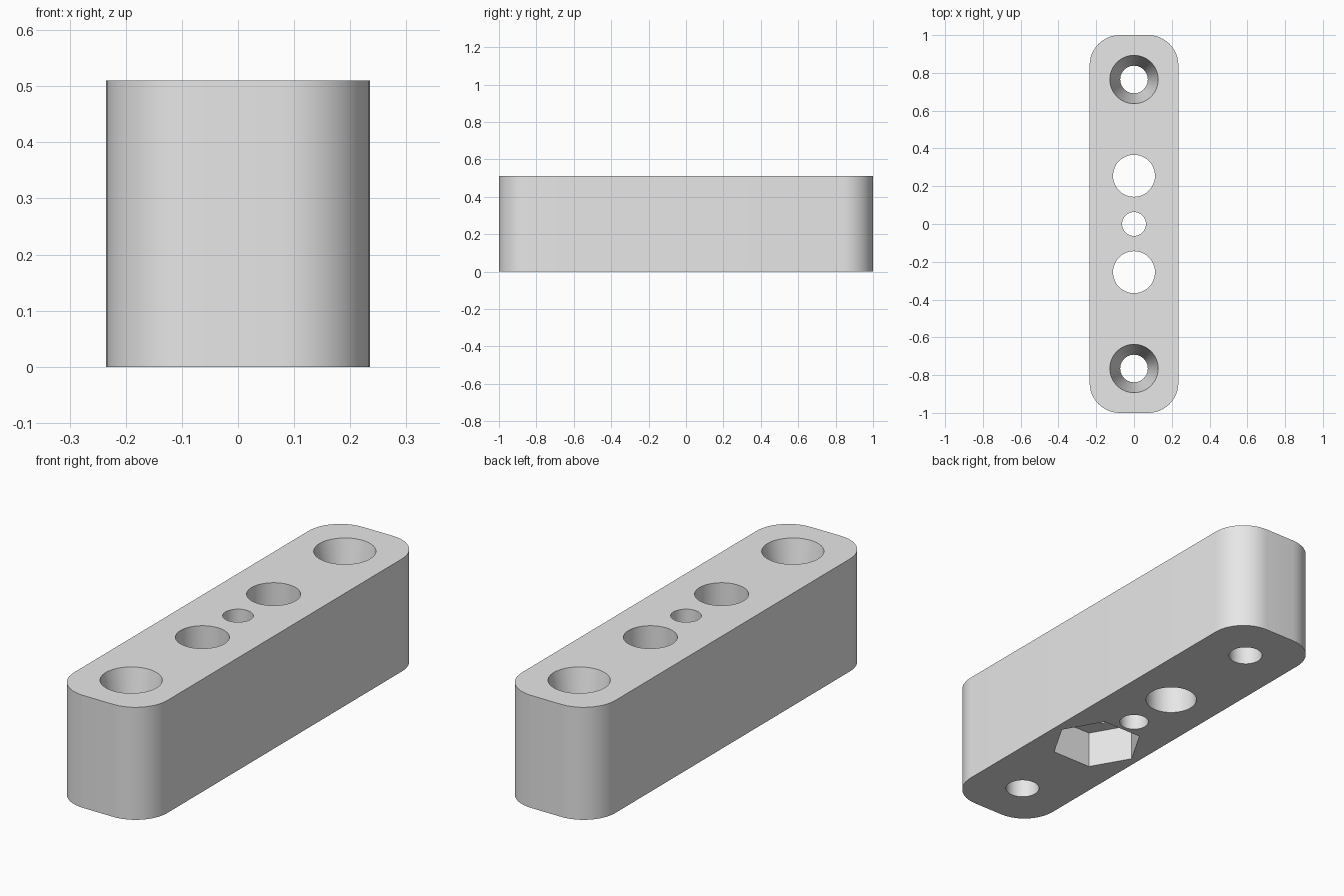
import bpy
import bmesh
from math import cos, sin, tau, radians

WIDTH, LENGTH, HEIGHT, CORNER = 0.47, 2.0, 0.51, 0.16
BELOW, ABOVE = -0.1, HEIGHT + 0.1

default = bpy.data.objects.get("Cube")
if default:
    bpy.data.objects.remove(default, do_unlink=True)

grey = bpy.data.materials.new("light_grey")
grey.use_nodes = True
grey.diffuse_color = (0.8, 0.8, 0.8, 1)
grey.node_tree.nodes["Principled BSDF"].inputs["Base Color"].default_value = (0.8, 0.8, 0.8, 1)


def add_object(name, bm):
    bmesh.ops.recalc_face_normals(bm, faces=bm.faces)
    mesh = bpy.data.meshes.new(name)
    bm.to_mesh(mesh)
    bm.free()
    mesh.materials.append(grey)
    obj = bpy.data.objects.new(name, mesh)
    bpy.context.collection.objects.link(obj)
    return obj


def turned_cutter(name, y, profile, sides=48):
    """Closed solid turned from (radius, height) points about a vertical axis."""
    bm = bmesh.new()
    rings = [[bm.verts.new((r * cos(tau * i / sides), y + r * sin(tau * i / sides), z))
              for i in range(sides)] for r, z in profile]
    for low, high in zip(rings, rings[1:]):
        for i in range(sides):
            j = (i + 1) % sides
            bm.faces.new((low[i], low[j], high[j], high[i]))
    bm.faces.new(rings[0][::-1])
    bm.faces.new(rings[-1])
    return add_object(name, bm)


# Block with rounded upright corners
bm = bmesh.new()
bmesh.ops.create_cube(bm, size=1)
bmesh.ops.scale(bm, vec=(WIDTH, LENGTH, HEIGHT), verts=bm.verts)
bmesh.ops.translate(bm, vec=(0, 0, HEIGHT / 2), verts=bm.verts)
upright = [e for e in bm.edges if abs(e.verts[0].co.z - e.verts[1].co.z) > 0.1]
bmesh.ops.bevel(bm, geom=upright, offset=CORNER, segments=12, profile=0.5, affect='EDGES')
block = add_object("mounting_block", bm)

# Centre hole, wide holes and countersunk screw holes
cutters = [turned_cutter("centre_hole", 0, [(0.063, BELOW), (0.063, ABOVE)])]
for side in (-1, 1):
    cutters.append(turned_cutter("wide_hole", side * 0.255, [(0.111, BELOW), (0.111, ABOVE)]))
    cutters.append(turned_cutter("screw_hole", side * 0.765, [
        (0.073, BELOW), (0.073, 0.25), (0.128, HEIGHT), (0.128, ABOVE)]))

# Hexagonal nut pocket in the underside
cutters.append(turned_cutter("nut_pocket", -0.255, [(0.2, BELOW), (0.2, 0.17)], sides=6))

# Cut everything out of the block
bpy.ops.object.select_all(action='DESELECT')
block.select_set(True)
bpy.context.view_layer.objects.active = block
for cutter in cutters:
    cutter.hide_render = True
    mod = block.modifiers.new("cut", 'BOOLEAN')
    mod.operation = 'DIFFERENCE'
    mod.solver = 'EXACT'
    mod.object = cutter
    bpy.ops.object.modifier_apply(modifier=mod.name)
    bpy.data.objects.remove(cutter, do_unlink=True)

bpy.ops.object.shade_smooth_by_angle(angle=radians(10))
